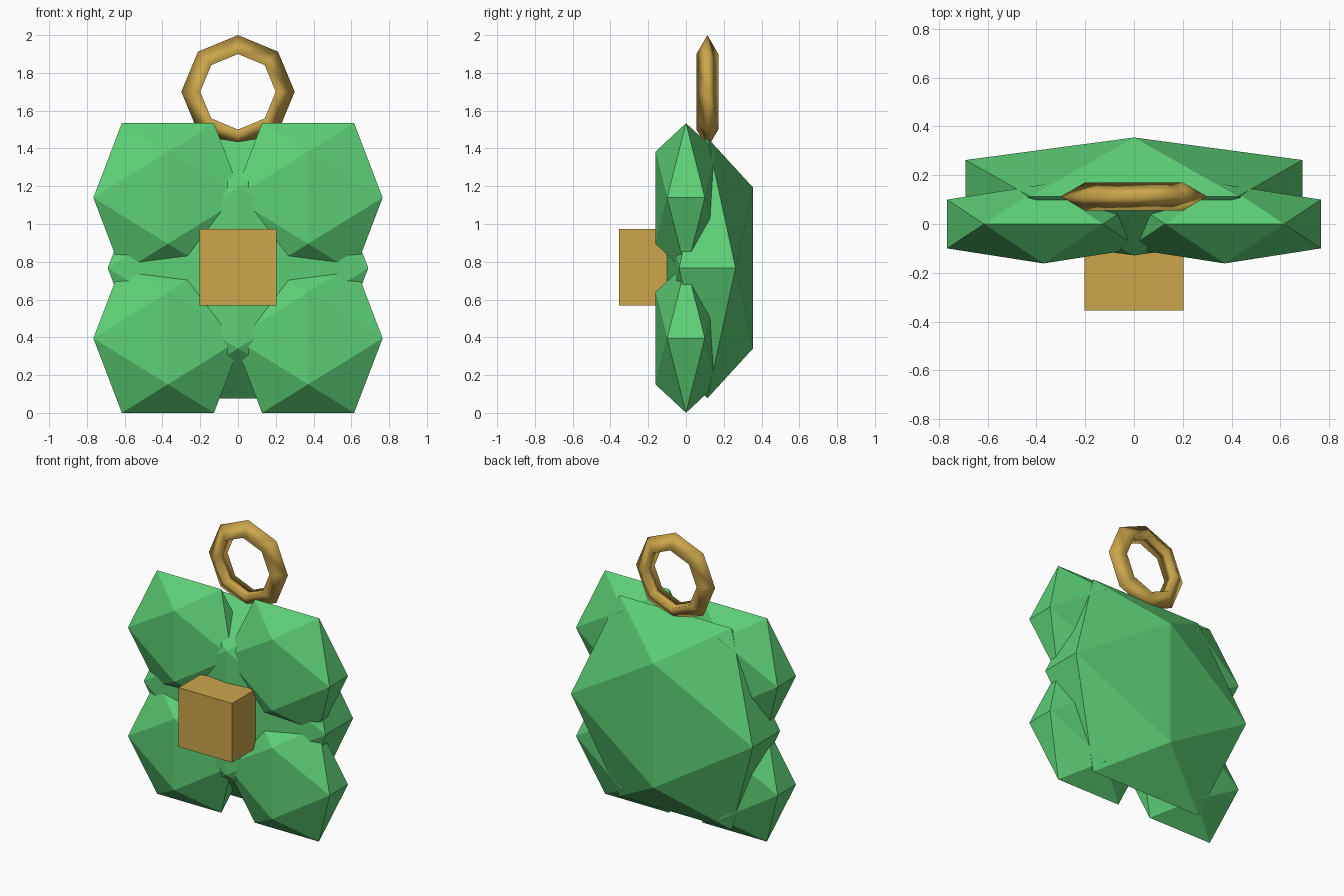
import bpy, bmesh, math

if "Cube" in bpy.data.objects:
    bpy.data.objects.remove(bpy.data.objects["Cube"])


def material(name, rgb):
    m = bpy.data.materials.new(name)
    lin = [(c / 255 / 12.92) if c < 11 else ((c / 255 + 0.055) / 1.055) ** 2.4 for c in rgb]
    m.diffuse_color = (*lin, 1)
    m.use_nodes = True
    m.node_tree.nodes["Principled BSDF"].inputs["Base Color"].default_value = m.diffuse_color
    return m


green = material("leaf green", (93, 208, 118))
gold = material("gold", (204, 166, 75))


def gem(name, centre, radius):
    """Faceted twenty-sided gem, with edges parallel to the axes."""
    t = (1 + math.sqrt(5)) / 2
    n = math.hypot(1, t)
    bm = bmesh.new()
    for a in (-1, 1):
        for b in (-t, t):
            for v in ((a, 0, b), (0, b, a), (b, a, 0)):
                bm.verts.new([c + r * k / n for c, r, k in zip(centre, radius, v)])
    bmesh.ops.convex_hull(bm, input=bm.verts)
    bmesh.ops.recalc_face_normals(bm, faces=bm.faces)
    me = bpy.data.meshes.new(name)
    bm.to_mesh(me)
    bm.free()
    me.materials.append(green)
    ob = bpy.data.objects.new(name, me)
    bpy.context.collection.objects.link(ob)


MID = 0.767

# Large flattened gem behind the leaves
gem("back_body", (0, 0.113, MID), (0.811, 0.284, 0.811))

# Four front leaves
for side, sx in (("left", -1), ("right", 1)):
    for level, sz in (("lower", -1), ("upper", 1)):
        gem(f"{level}_{side}_leaf", (sx * 0.371, 0, MID + sz * 0.372), (0.464, 0.19, 0.464))

# Square block in the middle of the front
bpy.ops.mesh.primitive_cube_add(size=1, location=(0, -0.215, MID + 0.004))
block = bpy.context.object
block.name = "centre_block"
block.scale = (0.406, 0.28, 0.406)
block.data.materials.append(gold)

# Hanging ring: eight segments, triangular section
bpy.ops.mesh.primitive_torus_add(major_segments=8, minor_segments=3, major_radius=0.2333,
                                 minor_radius=0.0667, location=(0, 0.113, 1.7),
                                 rotation=(math.pi / 2, 0, 0))
ring = bpy.context.object
ring.name = "hanging_ring"
ring.data.materials.append(gold)
bpy.ops.object.shade_smooth()
